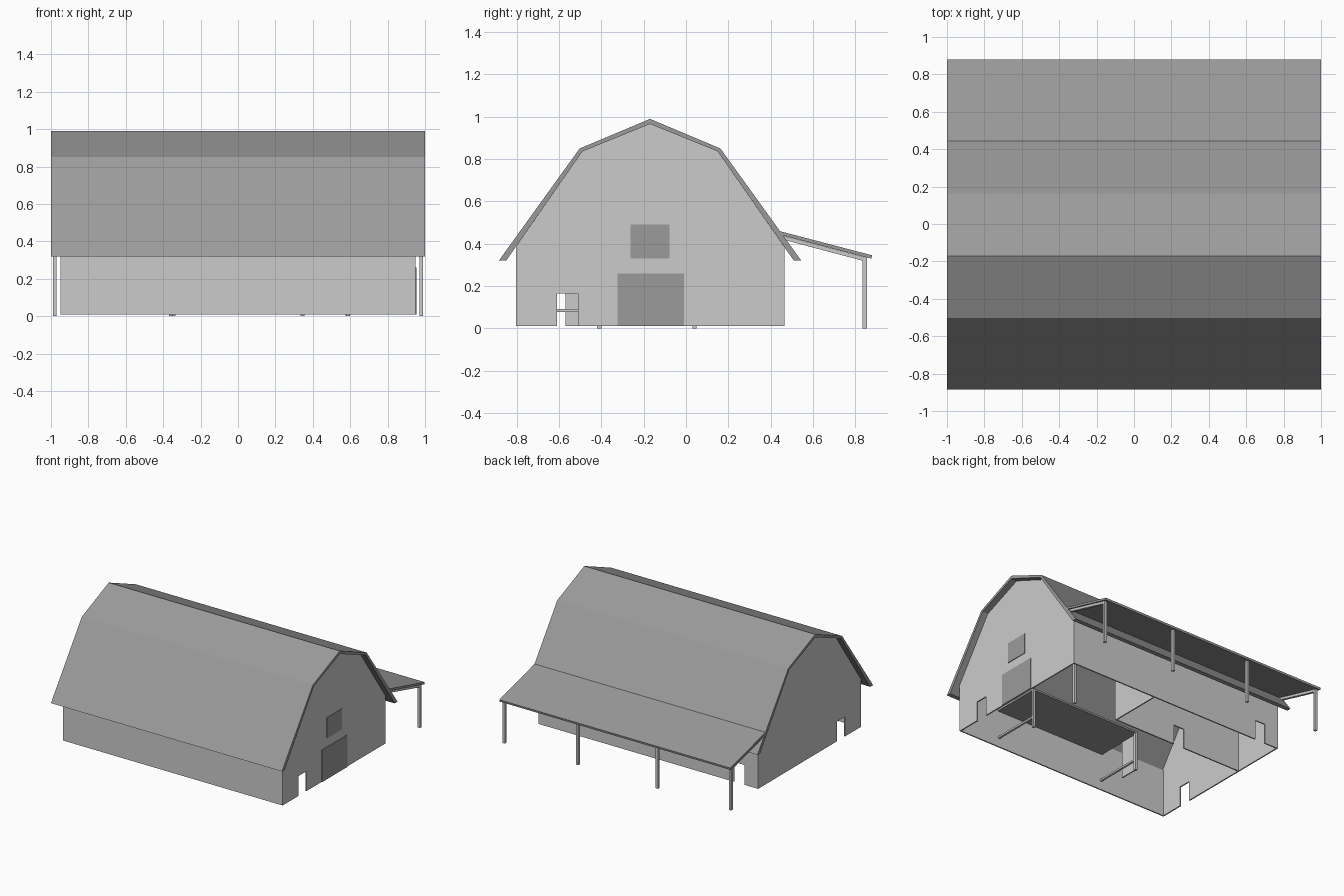
import bpy, bmesh
from mathutils import Vector

if "Cube" in bpy.data.objects:
    bpy.data.objects.remove(bpy.data.objects["Cube"])

dark = bpy.data.materials.new("dark_grey")
dark.diffuse_color = (0.33, 0.33, 0.33, 1)
dark.use_nodes = True
dark.node_tree.nodes["Principled BSDF"].inputs["Base Color"].default_value = dark.diffuse_color


def prism(name, pts, a, b, axis="x", mat=None):
    """Extrude a 2D outline along x (pts are y,z) or along y (pts are x,z)."""
    bm = bmesh.new()
    place = (lambda p: (a, p[0], p[1])) if axis == "x" else (lambda p: (p[0], a, p[1]))
    face = bm.faces.new([bm.verts.new(place(p)) for p in pts])
    new = bmesh.ops.extrude_face_region(bm, geom=[face])["geom"]
    step = Vector((b - a, 0, 0)) if axis == "x" else Vector((0, b - a, 0))
    bmesh.ops.translate(bm, vec=step, verts=[g for g in new if isinstance(g, bmesh.types.BMVert)])
    bmesh.ops.recalc_face_normals(bm, faces=bm.faces)
    mesh = bpy.data.meshes.new(name)
    bm.to_mesh(mesh)
    bm.free()
    if mat:
        mesh.materials.append(mat)
    ob = bpy.data.objects.new(name, mesh)
    bpy.context.collection.objects.link(ob)
    return ob


def box(name, x0, x1, y0, y1, z0, z1, mat=None):
    return prism(name, [(y0, z0), (y1, z0), (y1, z1), (y0, z1)], x0, x1, "x", mat)


def panel(a, b, z0, top, door=None):
    """Rectangle outline with an optional doorway notched out of its bottom edge."""
    notch = [(door[0], z0), (door[0], 0.165), (door[1], 0.165), (door[1], z0)] if door else []
    return [(a, z0)] + notch + [(b, z0), (b, top), (a, top)]


RIDGE, Z0, T = -0.17, 0.01, 0.01


def gambrel(half):
    """Mirror half a roof line (offset from ridge, height) about the ridge."""
    return [(RIDGE - d, z) for d, z in half] + [(RIDGE + d, z) for d, z in reversed(half[:-1])]


# Main gambrel roof
outer = gambrel([(0.715, 0.32), (0.333, 0.85), (0, 0.99)])
inner = gambrel([(0.68, 0.32), (0.32, 0.836), (0, 0.966)])
prism("main_roof", outer + inner[::-1], -1, 1, "x", dark)

# Gable end walls, each with a small doorway
line = gambrel([(0.635, 0.384), (0.32, 0.836), (0, 0.966)])
base = [(line[0][0], Z0), (-0.61, Z0), (-0.61, 0.165), (-0.51, 0.165), (-0.51, Z0), (line[-1][0], Z0)]
for name, x in (("left", -0.95), ("right", 0.95 - T)):
    prism(name + "_gable_wall", base + line[::-1], x, x + T)

# Long side walls
prism("front_wall", panel(-0.95, 0.95, Z0, 0.384), -0.805, -0.805 + T, "y")
prism("back_wall", panel(-0.95, 0.95, Z0, 0.384, (-0.83, -0.74)), 0.465 - T, 0.465, "y")

# Large barn door and hay door on the right gable
box("barn_door", 0.949, 0.955, -0.325, -0.01, Z0, 0.26, dark)
box("hay_door", 0.949, 0.955, -0.263, -0.077, 0.33, 0.49, dark)

# Inner room partitions
prism("room_long_partition", panel(-0.94, 0.2, Z0, 0.33, (-0.43, -0.34)), 0.03, 0.04, "y")
box("room_end_partition", 0.19, 0.2, 0.03, 0.455, Z0, 0.33)

# Loft along the front wall with posts and rails
box("loft_floor", -0.37, 0.6, -0.796, -0.4, 0.3, 0.315, dark)
for x in (-0.36, 0.59):
    box("loft_post", x - 0.01, x + 0.01, -0.42, -0.4, 0, 0.3)
    box("loft_rail", x - 0.008, x + 0.008, -0.796, -0.42, 0.078, 0.092)
box("stall_panel", -0.375, -0.365, -0.57, -0.41, Z0, 0.3)
box("inner_post", 0.576, 0.596, 0.03, 0.05, 0, 0.33)

# Lean-to roof, rafters and posts at the back
prism("lean_to_roof", [(0.44, 0.46), (0.88, 0.345), (0.877, 0.329), (0.45, 0.441)], -1, 1, "x", dark)
for x in (-0.98, 0.98):
    prism("lean_to_rafter", [(0.458, 0.438), (0.855, 0.334), (0.855, 0.314), (0.472, 0.416)], x - 0.01, x + 0.01)
for x in (-0.98, -0.345, 0.345, 0.98):
    box("lean_to_post", x - 0.01, x + 0.01, 0.835, 0.855, 0, 0.336)
